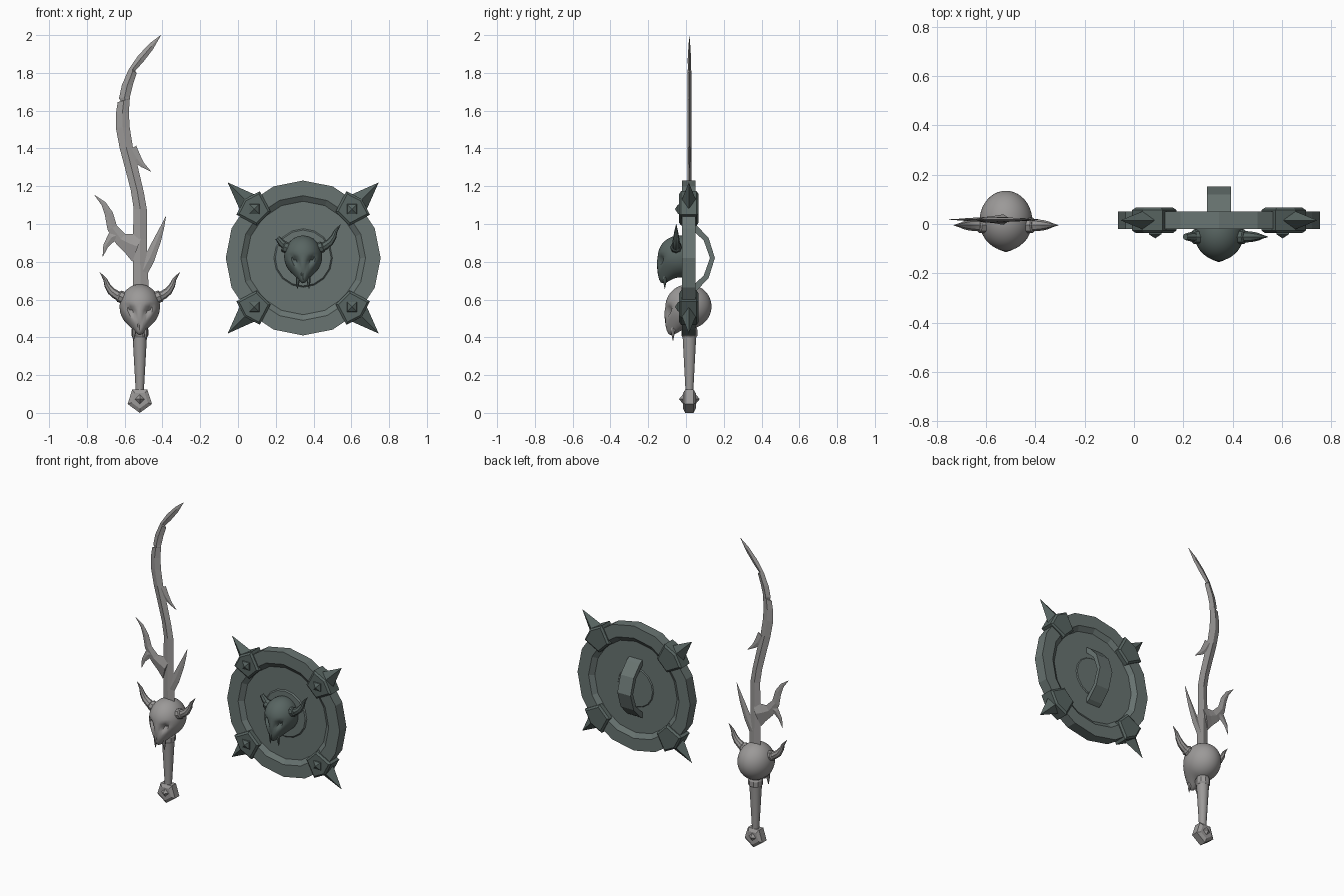
import bpy, bmesh
from math import sin, cos, pi, radians, exp, hypot

cube = bpy.data.objects.get("Cube")
if cube:
    bpy.data.objects.remove(cube, do_unlink=True)


def material(name, rgb):
    m = bpy.data.materials.new(name)
    m.use_nodes = True
    m.diffuse_color = (*rgb, 1)
    m.node_tree.nodes["Principled BSDF"].inputs["Base Color"].default_value = (*rgb, 1)
    return m


BONE = material("grey bone metal", (0.33, 0.32, 0.315))
SHIELD = material("green grey shield", (0.14, 0.175, 0.167))
DARK = material("dark green grey", (0.098, 0.13, 0.122))


def finish(name, bm, mat, smooth=False):
    bmesh.ops.recalc_face_normals(bm, faces=bm.faces[:])
    me = bpy.data.meshes.new(name)
    bm.to_mesh(me)
    bm.free()
    me.materials.append(mat)
    ob = bpy.data.objects.new(name, me)
    bpy.context.collection.objects.link(ob)
    if smooth:
        bpy.ops.object.select_all(action='DESELECT')
        ob.select_set(True)
        bpy.context.view_layer.objects.active = ob
        bpy.ops.object.shade_smooth_by_angle(angle=radians(40))
    return ob


def loft(name, rings, mat, smooth=False):
    """Skin a list of equal-sized rings and cap both ends."""
    bm = bmesh.new()
    rows = [[bm.verts.new(p) for p in ring] for ring in rings]
    n = len(rows[0])
    for a, b in zip(rows, rows[1:]):
        for i in range(n):
            j = (i + 1) % n
            bm.faces.new((a[i], a[j], b[j], b[i]))
    bm.faces.new(rows[0])
    bm.faces.new(rows[-1][::-1])
    return finish(name, bm, mat, smooth)


def tube(name, path, y, mat, sides=8, depth=1.0, smooth=False):
    """Tapered tube through (x, z, radius) points lying in an upright plane."""
    rings = []
    for i, (x, z, r) in enumerate(path):
        a, b = path[max(i - 1, 0)], path[min(i + 1, len(path) - 1)]
        tx, tz = b[0] - a[0], b[1] - a[1]
        length = hypot(tx, tz)
        px, pz = tz / length, -tx / length
        rings.append([(x + px * r * cos(t), y + depth * r * sin(t), z + pz * r * cos(t))
                      for t in (2 * pi * k / sides for k in range(sides))])
    return loft(name, rings, mat, smooth)


def turned(name, x, z, profile, sides, mat, start=0.0):
    """Stack of upright polygons given as (radius, y)."""
    rings = [[(x + r * sin(start + 2 * pi * k / sides), y, z + r * cos(start + 2 * pi * k / sides))
              for k in range(sides)] for r, y in profile]
    return loft(name, rings, mat)


def skull(prefix, cx, cy, cz, s, mat, back, broken):
    """Horned skull sculpted from a sphere, with snout, sockets, fangs and horns."""
    bm = bmesh.new()
    bmesh.ops.create_icosphere(bm, subdivisions=4, radius=1)
    for v in bm.verts:
        x, y, z = v.co
        muzzle = max(0, -y) * max(0, -z) * 2
        socket = 0
        for side in (-1, 1):
            u, w = x - side * 0.42, z + 0.14 - side * 0.35 * (x - side * 0.42)
            socket += exp(-(u / 0.2) ** 2 - (w / 0.12) ** 2)
        nose = exp(-(x / 0.08) ** 2 - ((z + 0.48) / 0.1) ** 2)
        dent = (0.035 * socket + 0.012 * nose) if y < 0 else 0
        narrow = 1 - 0.45 * muzzle ** 2
        v.co = (cx + s * 0.107 * x * narrow,
                cy + s * min(0.122 * y - 0.02 * muzzle + dent, back),
                cz + s * (0.118 * z - 0.062 * muzzle ** 2))
    finish(prefix + "_skull", bm, mat, True)
    for side, label in ((-1, "right"), (1, "left")):
        def place(pts):
            return [(cx + side * s * x, cz + s * z, s * r) for x, z, r in pts]
        hy = cy - 0.018 * s
        tube(f"{prefix}_{label}_horn_collar",
             place([(0.07, 0.04, 0.032), (0.108, 0.055, 0.032), (0.114, 0.058, 0.026)]), hy, mat)
        horn = [(0.09, 0.045, 0.025), (0.125, 0.062, 0.024), (0.152, 0.082, 0.021),
                (0.172, 0.112, 0.016), (0.184, 0.145, 0.010), (0.212, 0.182, 0.001)]
        if broken and side < 0:
            horn = [(0.08, 0.045, 0.023), (0.12, 0.075, 0.021), (0.145, 0.105, 0.014)]
        tube(f"{prefix}_{label}_horn", place(horn), hy, mat, smooth=True)
        tube(f"{prefix}_{label}_fang",
             place([(0.028, -0.10, 0.013), (0.031, -0.145, 0.010), (0.033, -0.182, 0.001)]),
             cy - 0.082 * s, mat, 6)


# Sword blade: left edge x, z then right edge x, z, from the hilt up
SX, SY = -0.52, 0.018
EDGES = [(-.557, .62, -.472, .62), (-.557, .92, -.483, .92), (-.552, 1.08, -.483, 1.08),
         (-.568, 1.18, -.499, 1.17), (-.594, 1.28, -.525, 1.28), (-.626, 1.40, -.557, 1.41),
         (-.647, 1.51, -.573, 1.51), (-.647, 1.58, -.578, 1.59), (-.637, 1.645, -.573, 1.66),
         (-.621, 1.65, -.573, 1.665), (-.63, 1.665, -.572, 1.675), (-.615, 1.735, -.557, 1.735),
         (-.578, 1.82, -.536, 1.80), (-.573, 1.827, -.545, 1.81), (-.53, 1.89, -.5, 1.86),
         (-.467, 1.957, -.45, 1.925), (-.409, 2.0, -.408, 1.999)]
blade = []
for lx, lz, rx, rz in EDGES:
    mx, mz, d = (lx + rx) / 2, (lz + rz) / 2, min(0.011, 0.3 * (rx - lx))
    blade.append([(lx, SY, lz), (mx, SY - d, mz), (rx, SY, rz), (mx, SY + d, mz)])
loft("sword_blade", blade, BONE)

# Blade barbs
BARBS = {
    "upper_barb": [(-.565, 1.40, .03), (-.535, 1.345, .024), (-.505, 1.312, .013), (-.461, 1.278, .001)],
    "left_barb": [(-.51, .74, .03), (-.467, .82, .028), (-.427, .915, .02), (-.402, .98, .011),
                  (-.382, 1.04, .001)],
    "right_barb": [(-.53, .88, .085), (-.57, .895, .058), (-.62, .92, .036), (-.666, .98, .027),
                   (-.684, 1.055, .022), (-.712, 1.108, .013), (-.759, 1.153, .001)],
    "right_hook": [(-.63, .945, .025), (-.668, .93, .025), (-.70, .885, .014), (-.716, .828, .001)],
}
for label, path in BARBS.items():
    tube("blade_" + label, path, SY, BONE, 4, 0.25)

# Grip, collar and pommel
tube("sword_grip", [(SX, .11, .023), (SX, .14, .023), (SX, .39, .037), (SX, .46, .04)],
     SY, BONE, 10, smooth=True)
tube("grip_collar", [(SX, .40, .039), (SX, .41, .045), (SX, .44, .045), (SX, .45, .04)], SY, BONE, 10)
turned("pommel", SX, 0.068, [(.045, -.016), (.068, -.004), (.068, .04), (.045, .052)], 5, BONE, pi)
for label, y0, y1 in (("front", -.012, -.036), ("back", .048, .072)):
    turned(f"pommel_{label}_stud", SX, 0.073, [(.03, y0), (.001, y1)], 4, BONE)

skull("sword", SX, 0.013, 0.563, 1.0, BONE, 1.0, False)

# Shield body: recessed plate inside a thick sixteen-sided rim
CX, CZ = 0.345, 0.82
turned("shield_body", CX, CZ, [(.30, .002), (.33, -.02), (.41, -.02),
                               (.41, .05), (.33, .05), (.30, .028)], 16, SHIELD)
turned("shield_boss", CX, CZ, [(.148, -.005), (.155, .002), (.13, .028), (.125, .034)], 16, SHIELD)

# Corner clamps with outer spikes and front studs
for label, deg in (("upper_left", 45), ("upper_right", 135), ("lower_right", 225), ("lower_left", 315)):
    c, s = cos(radians(deg)), sin(radians(deg))

    def at(r, t):
        return CX + r * c - t * s, CZ + r * s + t * c

    shape = ((.295, -.052), (.295, .052), (.412, .088), (.44, 0), (.412, -.088))
    rings = []
    for y, k in ((-.036, .84), (-.026, 1), (.056, 1), (.066, .84)):
        ring = [at(.368 + (r - .368) * k, t * k) for r, t in shape]
        rings.append([(x, y, z) for x, z in ring])
    loft(label + "_clamp", rings, DARK)
    tube(label + "_spike", [(*at(.40, 0), .06), (*at(.43, 0), .052), (*at(.563, 0), .001)],
         .015, DARK, 4, 0.75)
    sx, sz = at(.366, 0)
    turned(label + "_stud", sx, sz, [(.038, -.034), (.035, -.042), (.001, -.058)], 4, DARK, pi / 4)

# Arched strap on the back
strap = []
for dz, y in ((-.19, .03), (-.175, .055), (-.105, .12), (0, .153), (.105, .12), (.175, .055), (.19, .03)):
    w = 0.048
    strap.append([(CX - w, y, CZ + dz), (CX + w, y, CZ + dz),
                  (CX + w, y - .026, CZ + dz * .88), (CX - w, y - .026, CZ + dz * .88)])
loft("shield_strap", strap, SHIELD)

skull("shield", CX, -0.035, 0.828, 0.94, DARK, 0.05, True)
